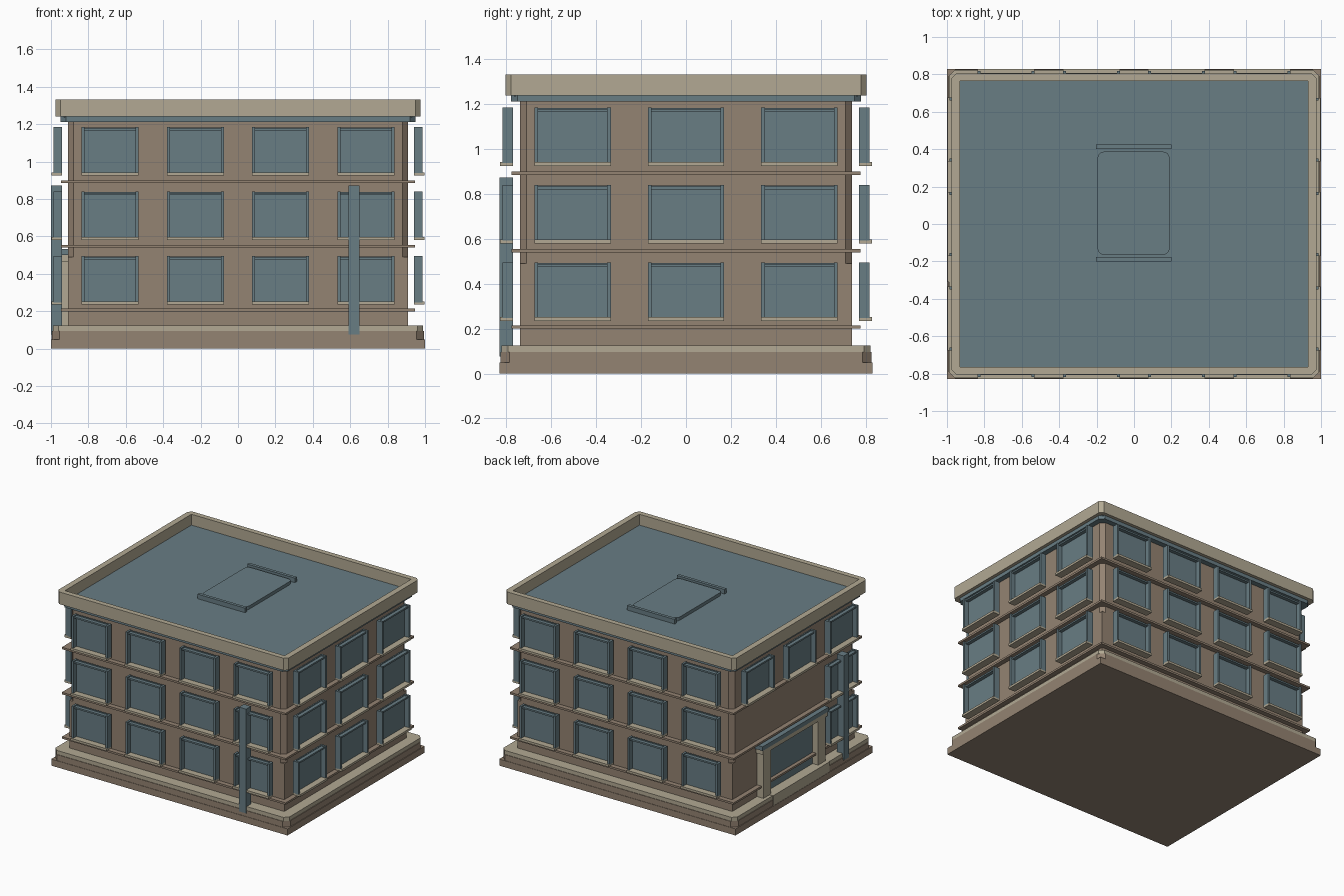
import bpy, bmesh
from mathutils import Matrix, Vector
from math import pi

cube = bpy.data.objects.get("Cube")
if cube:
    bpy.data.objects.remove(cube, do_unlink=True)


def material(name, rgb):
    m = bpy.data.materials.new(name)
    m.use_nodes = True
    m.diffuse_color = (*rgb, 1)
    m.node_tree.nodes["Principled BSDF"].inputs["Base Color"].default_value = (*rgb, 1)
    return m


BROWN = material("brown_wall", (0.296, 0.227, 0.168))
BEIGE = material("beige_stone", (0.445, 0.397, 0.292))
TEAL = material("blue_grey", (0.138, 0.205, 0.231))


def finish(name, bm, mat):
    bmesh.ops.recalc_face_normals(bm, faces=bm.faces)
    mesh = bpy.data.meshes.new(name)
    bm.to_mesh(mesh)
    bm.free()
    mesh.materials.append(mat)
    obj = bpy.data.objects.new(name, mesh)
    bpy.context.collection.objects.link(obj)
    return obj


def outline(hx, hy, cut):
    """Rectangle with cut corners, counter-clockwise."""
    if not cut:
        return [(hx, -hy), (hx, hy), (-hx, hy), (-hx, -hy)]
    a, b = hx - cut, hy - cut
    return [(hx, -b), (hx, b), (a, hy), (-a, hy), (-hx, b), (-hx, -b), (-a, -hy), (a, -hy)]


def prism(name, hx, hy, z0, z1, mat, cut=0):
    bm = bmesh.new()
    low = [bm.verts.new((x, y, z0)) for x, y in outline(hx, hy, cut)]
    top = [bm.verts.new((x, y, z1)) for x, y in outline(hx, hy, cut)]
    bm.faces.new(low)
    bm.faces.new(top)
    for i in range(len(low)):
        j = (i + 1) % len(low)
        bm.faces.new((low[i], low[j], top[j], top[i]))
    return finish(name, bm, mat)


def ring(name, outer, inner, z0, z1, mat):
    bm = bmesh.new()
    loops = [[bm.verts.new((x, y, z)) for x, y in outline(*size)]
             for size, z in ((outer, z0), (outer, z1), (inner, z1), (inner, z0))]
    for k in range(4):
        a, b = loops[k], loops[(k + 1) % 4]
        for i in range(len(a)):
            j = (i + 1) % len(a)
            bm.faces.new((a[i], a[j], b[j], b[i]))
    return finish(name, bm, mat)


def add_box(bm, lo, hi, frame=Matrix()):
    lo, hi = Vector(lo), Vector(hi)
    size = Matrix.Diagonal((*(hi - lo), 1))
    bmesh.ops.create_cube(bm, size=1, matrix=frame @ Matrix.Translation((lo + hi) / 2) @ size)


def box(name, lo, hi, mat):
    bm = bmesh.new()
    add_box(bm, lo, hi)
    return finish(name, bm, mat)


# Base, wall and horizontal bands
prism("plinth", 1.0, 0.83, 0, 0.05, BROWN)
prism("plinth_upper", 0.995, 0.827, 0.05, 0.095, BROWN, 0.04)
prism("plinth_ledge", 0.99, 0.823, 0.095, 0.125, BEIGE, 0.03)
prism("lower_wall", 0.91, 0.74, 0.125, 0.49, BROWN)
prism("upper_wall", 0.91, 0.74, 0.49, 1.22, BROWN, 0.03)
for i, z in enumerate((0.2, 0.54, 0.885)):
    prism(f"string_course_{i + 1}", 0.947, 0.777, z, z + 0.015, BROWN)
prism("cornice", 0.95, 0.78, 1.212, 1.24, TEAL, 0.03)

# Roof, parapet and hatch
ring("parapet", (0.975, 0.805, 0.025), (0.93, 0.765, 0.001), 1.24, 1.333, BEIGE)
prism("roof_deck", 0.94, 0.775, 1.235, 1.25, TEAL, 0.01)
hatch = box("roof_hatch", (-0.195, -0.165, 1.25), (0.19, 0.387, 1.275), TEAL)
bm = bmesh.new()
bm.from_mesh(hatch.data)
upright = [e for e in bm.edges if abs(e.verts[0].co.z - e.verts[1].co.z) > 0.01]
bmesh.ops.bevel(bm, geom=upright, offset=0.035, segments=4, profile=0.5, affect='EDGES')
bm.to_mesh(hatch.data)
bm.free()
for side, y in (("front", -0.2), ("back", 0.402)):
    box(f"hatch_bar_{side}", (-0.203, y, 1.25), (0.2, y + 0.024, 1.285), TEAL)


# Windows: built facing -y, then turned to each side
def window(name, turn, wall, along, z, width):
    frame = Matrix.Rotation(turn, 4, 'Z') @ Matrix.Translation((along, -wall, z))
    h = width / 2
    bm = bmesh.new()
    add_box(bm, (-h, -0.04, 0), (h, -0.03, 0.245), frame)
    for s in (-1, 1):
        x0, x1 = sorted((s * h, s * (h - 0.016)))
        add_box(bm, (x0, -0.077, 0), (x1, -0.03, 0.247), frame)
    add_box(bm, (-h + 0.016, -0.067, 0.228), (h - 0.016, -0.03, 0.24), frame)
    finish(name, bm, TEAL)
    bm = bmesh.new()
    add_box(bm, (-h, -0.088, -0.013), (h, -0.03, 0.004), frame)
    finish(name + "_sill", bm, BEIGE)


long_side = (-0.685, -0.228, 0.228, 0.685)
short_side = (-0.505, 0, 0.505)
sides = (("front", 0, 0.74, long_side, 0.305),
         ("left", pi / 2, 0.91, short_side, 0.34),
         ("back", pi, 0.74, long_side, 0.305),
         ("right", -pi / 2, 0.91, short_side, 0.34))
for side, turn, wall, places, width in sides:
    for floor, z in enumerate((0.248, 0.593, 0.938)):
        for n, along in enumerate(places):
            # The entrance takes the place of the rear lower windows
            if side == "right" and floor < 2 and along < 0.3:
                continue
            window(f"{side}_window_{floor + 1}_{n + 1}", turn, wall, along, z, width)

# Tall fins
box("front_fin", (0.59, -0.83, 0.075), (0.65, -0.772, 0.873), TEAL)
box("side_fin", (-1.0, -0.54, 0.075), (-0.942, -0.48, 0.873), TEAL)

# Entrance on the right side
for side, y in (("front", -0.31), ("back", 0.35)):
    box(f"entrance_column_{side}", (-0.965, y, 0.12), (-0.9, y + 0.09, 0.47), BEIGE)
box("entrance_beam", (-0.97, -0.325, 0.465), (-0.9, 0.455, 0.5), BEIGE)
box("entrance_canopy", (-0.975, -0.335, 0.5), (-0.9, 0.465, 0.532), TEAL)
box("entrance_door", (-0.919, -0.22, 0.125), (-0.905, 0.35, 0.43), TEAL)
box("entrance_step", (-0.998, -0.31, 0.05), (-0.9, 0.37, 0.128), BEIGE)
